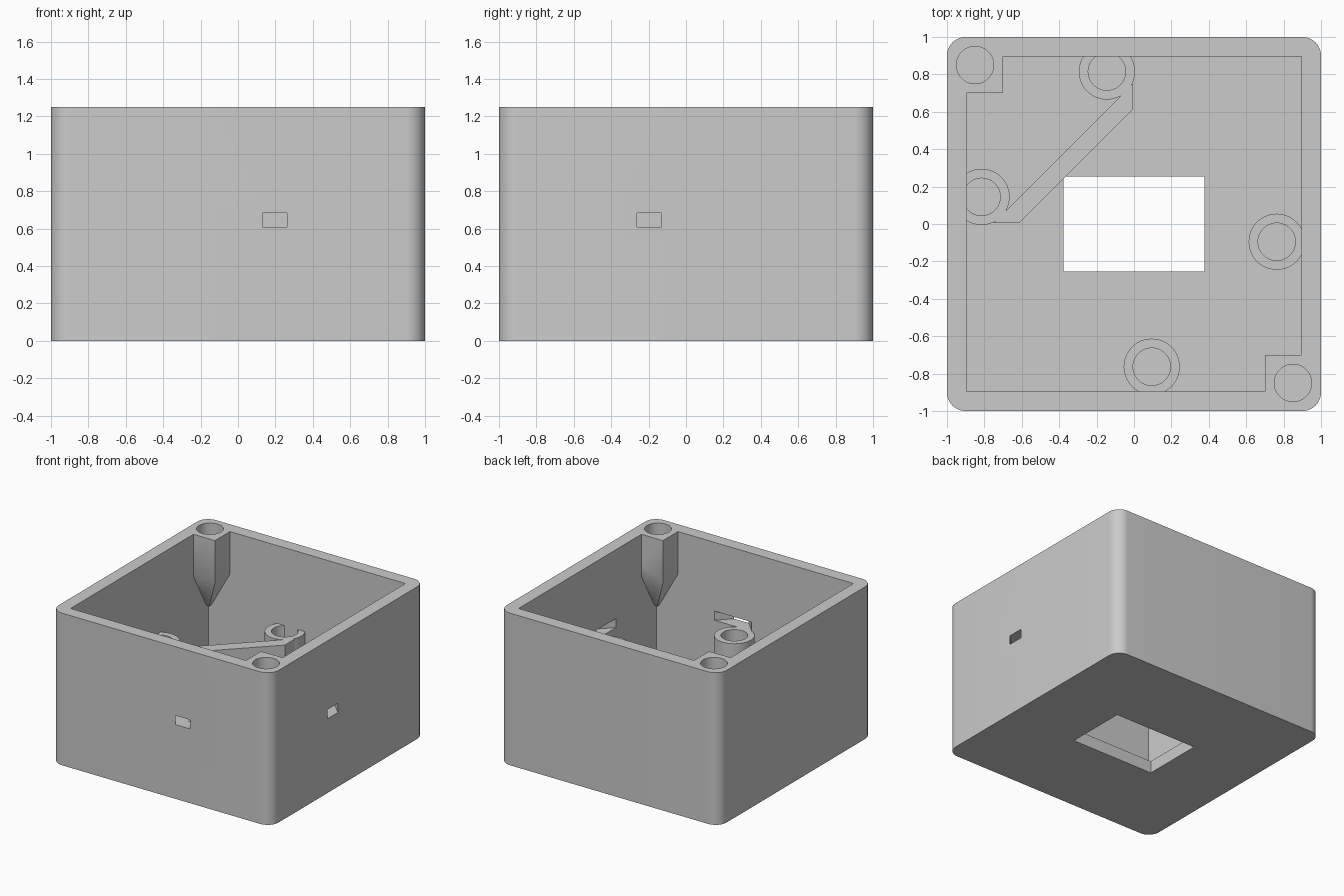
import bpy
import bmesh
import math

HEIGHT = 1.25
INNER = 0.895
FLOOR = 0.1
SHELF = 0.61      # top of standoffs and brace
HOLE = 0.1
RING = 0.15

cube = bpy.data.objects.get("Cube")
if cube:
    bpy.data.objects.remove(cube, do_unlink=True)

grey = bpy.data.materials.new("light_grey_plastic")
grey.use_nodes = True
colour = (0.6, 0.6, 0.6, 1)
grey.diffuse_color = colour
grey.node_tree.nodes["Principled BSDF"].inputs["Base Color"].default_value = colour


def finish(name, bm):
    bmesh.ops.recalc_face_normals(bm, faces=bm.faces)
    mesh = bpy.data.meshes.new(name)
    bm.to_mesh(mesh)
    bm.free()
    mesh.materials.append(grey)
    ob = bpy.data.objects.new(name, mesh)
    bpy.context.collection.objects.link(ob)
    return ob


def prism(name, outline, z0, z1, radius=0):
    """Upright extrusion of a plan outline, optionally with rounded corners."""
    bm = bmesh.new()
    face = bm.faces.new([bm.verts.new((x, y, z0)) for x, y in outline])
    up = bmesh.ops.extrude_face_region(bm, geom=[face])["geom"]
    for v in up:
        if isinstance(v, bmesh.types.BMVert):
            v.co.z = z1
    if radius:
        uprights = [e for e in bm.edges
                    if abs(e.verts[0].co.z - e.verts[1].co.z) > 0.01]
        bmesh.ops.bevel(bm, geom=uprights, offset=radius, segments=10,
                        profile=0.5, affect='EDGES')
    return finish(name, bm)


def square(r):
    return [(-r, -r), (r, -r), (r, r), (-r, r)]


def circle(x, y, r, n=48):
    return [(x + r * math.cos(math.tau * i / n), y + r * math.sin(math.tau * i / n))
            for i in range(n)]


def boolean(ob, cutter, operation='DIFFERENCE', keep=False):
    mod = ob.modifiers.new("cut", 'BOOLEAN')
    mod.operation = operation
    mod.solver = 'EXACT'
    mod.object = cutter
    bpy.ops.object.select_all(action='DESELECT')
    bpy.context.view_layer.objects.active = ob
    ob.select_set(True)
    bpy.ops.object.modifier_apply(modifier=mod.name)
    if not keep:
        bpy.data.objects.remove(cutter, do_unlink=True)


def smooth(ob):
    bpy.ops.object.select_all(action='DESELECT')
    bpy.context.view_layer.objects.active = ob
    ob.select_set(True)
    bpy.ops.object.shade_smooth_by_angle(angle=math.radians(30))


def corner_post(s):
    """Square screw post that tapers to a tip in the wall corner."""
    bm = bmesh.new()
    for z, inner in ((1.4, 0.7), (0.9, 0.7), (0.6, 0.87)):
        for x in (inner, 0.95):
            for y in (inner, 0.95):
                bm.verts.new((-s * x, s * y, z))
    bmesh.ops.convex_hull(bm, input=bm.verts)
    return finish("post", bm)


# Outer shell, with a cavity that leaves the two corner posts standing
case = prism("case", square(1), 0, HEIGHT, radius=0.1)
cavity = prism("cavity", square(INNER), FLOOR, 1.35)
for s in (1, -1):
    boolean(cavity, corner_post(s))
boolean(case, cavity)

# Screw holes in the posts
for s in (1, -1):
    boolean(case, prism("screw_hole", circle(-0.85 * s, 0.85 * s, HOLE), 0.95, 1.4))

# Rectangular opening in the floor
opening = [(math.copysign(0.377, x), math.copysign(0.253, y)) for x, y in square(1)]
boolean(case, prism("opening", opening, -0.1, 0.2))

# Small wall slots, flaring towards the inside, on the front and the +x side
slot = [(0.13, -1.1), (0.263, -1.1), (0.263, -1), (0.378, -0.885),
        (0.02, -0.885), (0.13, -1)]
boolean(case, prism("slot", slot, SHELF, 0.685))
boolean(case, prism("slot", [(-y, -x) for x, y in slot], SHELF, 0.685))
smooth(case)

# Round standoffs, trimmed where they meet the walls
room = prism("room", square(INNER), 0, HEIGHT)
room.hide_render = True
for name, x, y in (("back_standoff", -0.145, 0.815), ("right_standoff", -0.815, 0.145),
                   ("left_standoff", 0.763, -0.095), ("front_standoff", 0.095, -0.763)):
    standoff = prism(name, circle(x, y, RING), FLOOR, SHELF)
    boolean(standoff, prism("bore", circle(x, y, HOLE), FLOOR + 0.01, 0.8))
    boolean(standoff, room, 'INTERSECT', keep=True)
    smooth(standoff)
bpy.data.objects.remove(room, do_unlink=True)

# Diagonal brace between the two rear standoffs
prism("diagonal_brace", [(-0.005, 0.75), (-0.005, 0.615), (-0.615, 0.005), (-0.75, 0.005)],
      FLOOR, SHELF)
